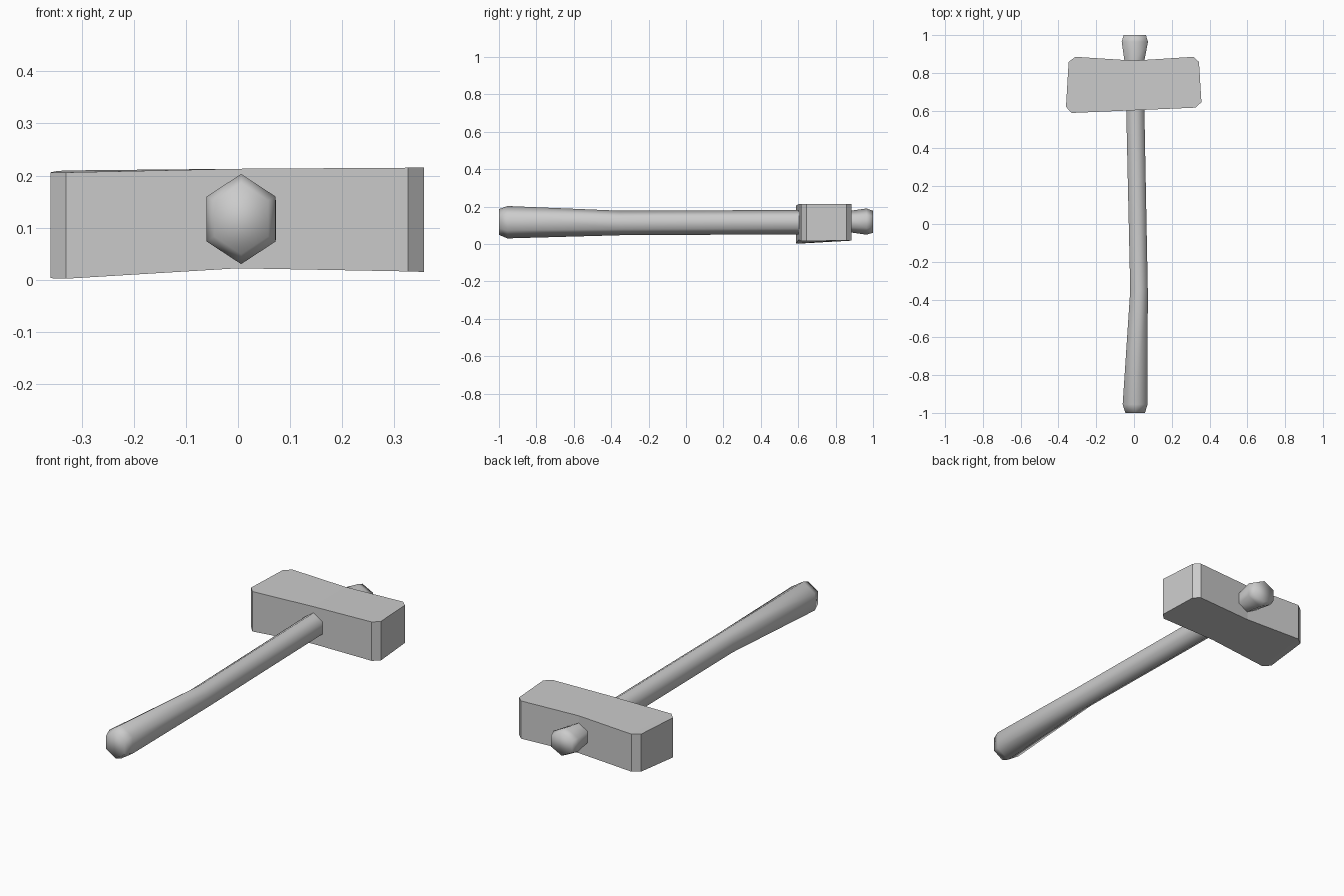
import bpy
import math

cube = bpy.data.objects.get("Cube")
if cube:
    bpy.data.objects.remove(cube, do_unlink=True)

# One plain grey for the whole tool
grey = bpy.data.materials.new("plain grey")
grey.use_nodes = True
grey.diffuse_color = (0.6, 0.6, 0.6, 1)
grey.node_tree.nodes["Principled BSDF"].inputs["Base Color"].default_value = (0.6, 0.6, 0.6, 1)


def loft(name, rings, smooth):
    """Join equal-sized rings of points with quads and cap both ends."""
    n, last = len(rings[0]), len(rings) - 1
    verts = [p for ring in rings for p in ring]
    faces = [(r * n + i, r * n + (i + 1) % n, (r + 1) * n + (i + 1) % n, (r + 1) * n + i)
             for r in range(last) for i in range(n)]
    faces.append(tuple(reversed(range(n))))
    faces.append(tuple(range(last * n, last * n + n)))
    mesh = bpy.data.meshes.new(name)
    mesh.from_pydata(verts, [], faces)
    mesh.materials.append(grey)
    mesh.polygons.foreach_set("use_smooth", [smooth] * len(faces))
    obj = bpy.data.objects.new(name, mesh)
    bpy.context.collection.objects.link(obj)
    return obj


# Six-sided handle: y, left edge, right edge, bottom, top of each ring
stations = [
    (-1.0, -0.046, 0.058, 0.049, 0.186),
    (-0.955, -0.06, 0.072, 0.03, 0.203),
    (-0.35, -0.02, 0.073, 0.047, 0.178),
    (0.6, -0.041, 0.055, 0.052, 0.182),
    (0.86, -0.05, 0.054, 0.065, 0.175),
    (0.965, -0.065, 0.074, 0.05, 0.19),
    (1.0, -0.055, 0.063, 0.06, 0.178),
]


def hexagon(y, x0, x1, z0, z1):
    rx = (x1 - x0) / 2 / math.cos(math.radians(30))
    rz = (z1 - z0) / 2
    return [((x0 + x1) / 2 + rx * math.sin(a), y, (z0 + z1) / 2 + rz * math.cos(a))
            for a in (math.tau * i / 6 for i in range(6))]


loft("handle", [hexagon(*s) for s in stations], True)

# Waisted block head with chamfered ends: x, front y, back y,
# bottom front, bottom back, top front, top back of each section
sections = [
    ((-0.36, -0.346), 0.62, 0.858, 0.003, 0.017, 0.206, 0.209),
    ((-0.33, -0.31), 0.588, 0.885, 0.002, 0.018, 0.206, 0.21),
    ((0, 0), 0.602, 0.865, 0.022, 0.022, 0.213, 0.213),
    ((0.326, 0.315), 0.616, 0.885, 0.016, 0.02, 0.215, 0.213),
    ((0.357, 0.344), 0.645, 0.858, 0.015, 0.02, 0.215, 0.213),
]
loft("head", [[(xf, yf, bf), (xb, yb, bb), (xb, yb, tb), (xf, yf, tf)]
              for (xf, xb), yf, yb, bf, bb, tf, tb in sections], False)
